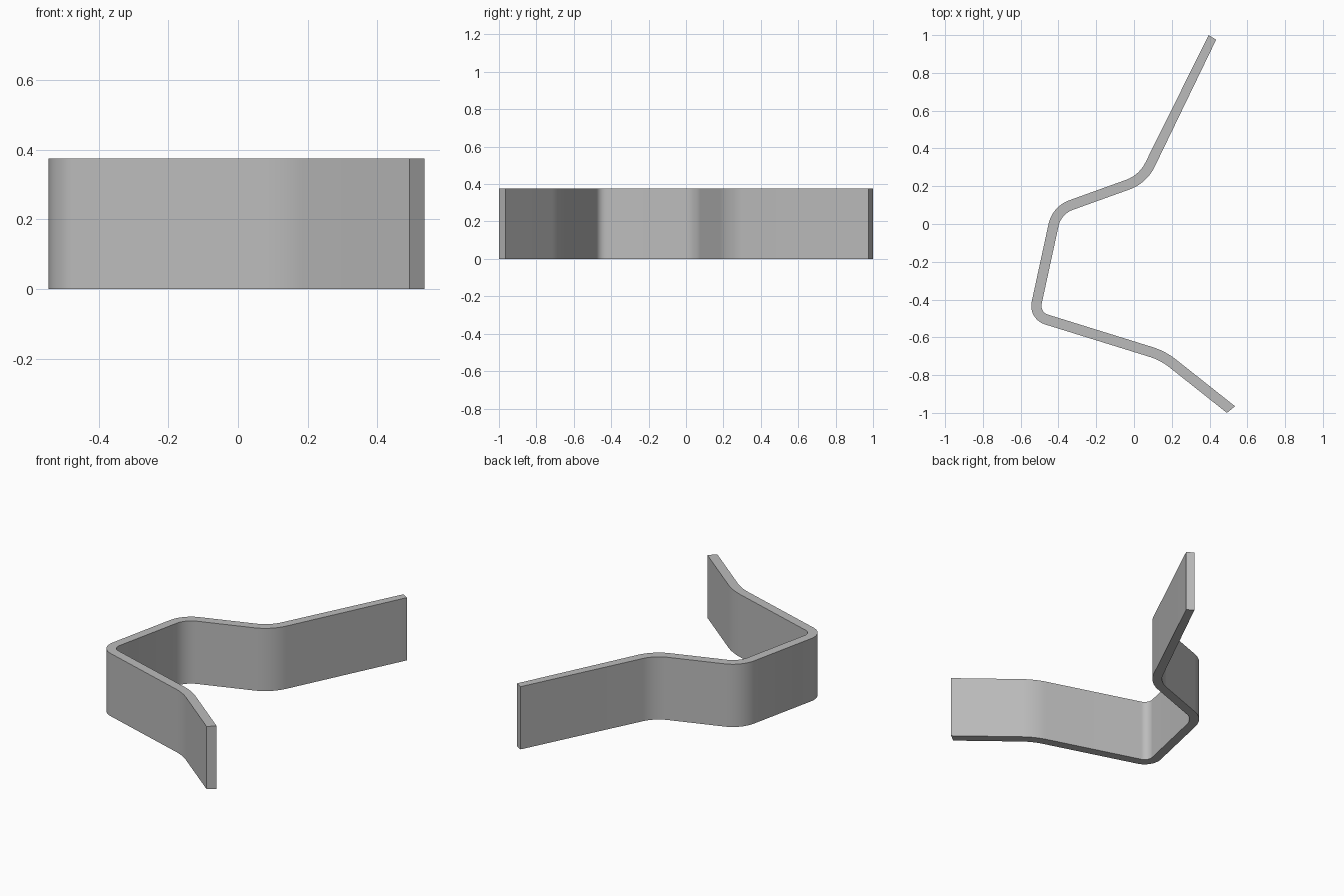
import bpy, bmesh, math
from mathutils import Vector

cube = bpy.data.objects.get("Cube")
if cube:
    bpy.data.objects.remove(cube, do_unlink=True)

THICKNESS, HEIGHT, STEPS = 0.054, 0.375, 12

# Strip centreline: end, four bends with their radii, end
start, finish = Vector((0.415, 0.988)), Vector((0.5135, -0.9825))
bends = [((0.047, 0.237), 0.21), ((-0.409, 0.073), 0.145),
         ((-0.530, -0.485), 0.076), ((0.153, -0.697), 0.36)]
corners = [start] + [Vector(p) for p, r in bends] + [finish]


def left_normal(d):
    return Vector((-d.y, d.x))


def fillet(a, b, c, radius):
    """Points and normals along the rounded bend at b."""
    d1, d2 = (b - a).normalized(), (c - b).normalized()
    turn = math.atan2(d1.cross(d2), d1.dot(d2))
    side = math.copysign(1, turn)
    n1 = left_normal(d1)
    tangent = b - d1 * radius * math.tan(abs(turn) / 2)
    centre = tangent + n1 * side * radius
    result = []
    for i in range(STEPS + 1):
        ang = turn * i / STEPS
        n = Vector((n1.x * math.cos(ang) - n1.y * math.sin(ang),
                    n1.x * math.sin(ang) + n1.y * math.cos(ang)))
        result.append((centre - n * side * radius, n))
    return result


# Offset the rounded centreline to both sides, with slightly slanted end cuts
half_start, half_end = Vector((0.020, -0.012)), Vector((0.0215, 0.0175))
left, right = [start + half_start], [start - half_start]
for i, (_, radius) in enumerate(bends):
    for p, n in fillet(*corners[i:i + 3], radius):
        left.append(p + n * THICKNESS / 2)
        right.append(p - n * THICKNESS / 2)
left.append(finish + half_end)
right.append(finish - half_end)

# Raise the strip outline to full height
bm = bmesh.new()
rings = []
for a, b in zip(left, right):
    rings.append([bm.verts.new((p.x, p.y, z))
                  for p, z in ((a, 0), (b, 0), (b, HEIGHT), (a, HEIGHT))])
for r, s in zip(rings, rings[1:]):
    for k in range(4):
        m = (k + 1) % 4
        bm.faces.new((r[k], r[m], s[m], s[k]))
bm.faces.new(rings[0])
bm.faces.new(rings[-1])
bmesh.ops.recalc_face_normals(bm, faces=bm.faces)
mesh = bpy.data.meshes.new("bent_strip")
bm.to_mesh(mesh)
bm.free()
strip = bpy.data.objects.new("bent_strip", mesh)
bpy.context.collection.objects.link(strip)

# Plain grey metal
grey = bpy.data.materials.new("light_grey")
grey.use_nodes = True
colour = (0.5, 0.5, 0.5, 1)
grey.diffuse_color = colour
grey.node_tree.nodes["Principled BSDF"].inputs["Base Color"].default_value = colour
mesh.materials.append(grey)

# Smooth bends, sharp edges
bpy.ops.object.select_all(action='DESELECT')
strip.select_set(True)
bpy.context.view_layer.objects.active = strip
bpy.ops.object.shade_smooth_by_angle(angle=math.radians(30))
